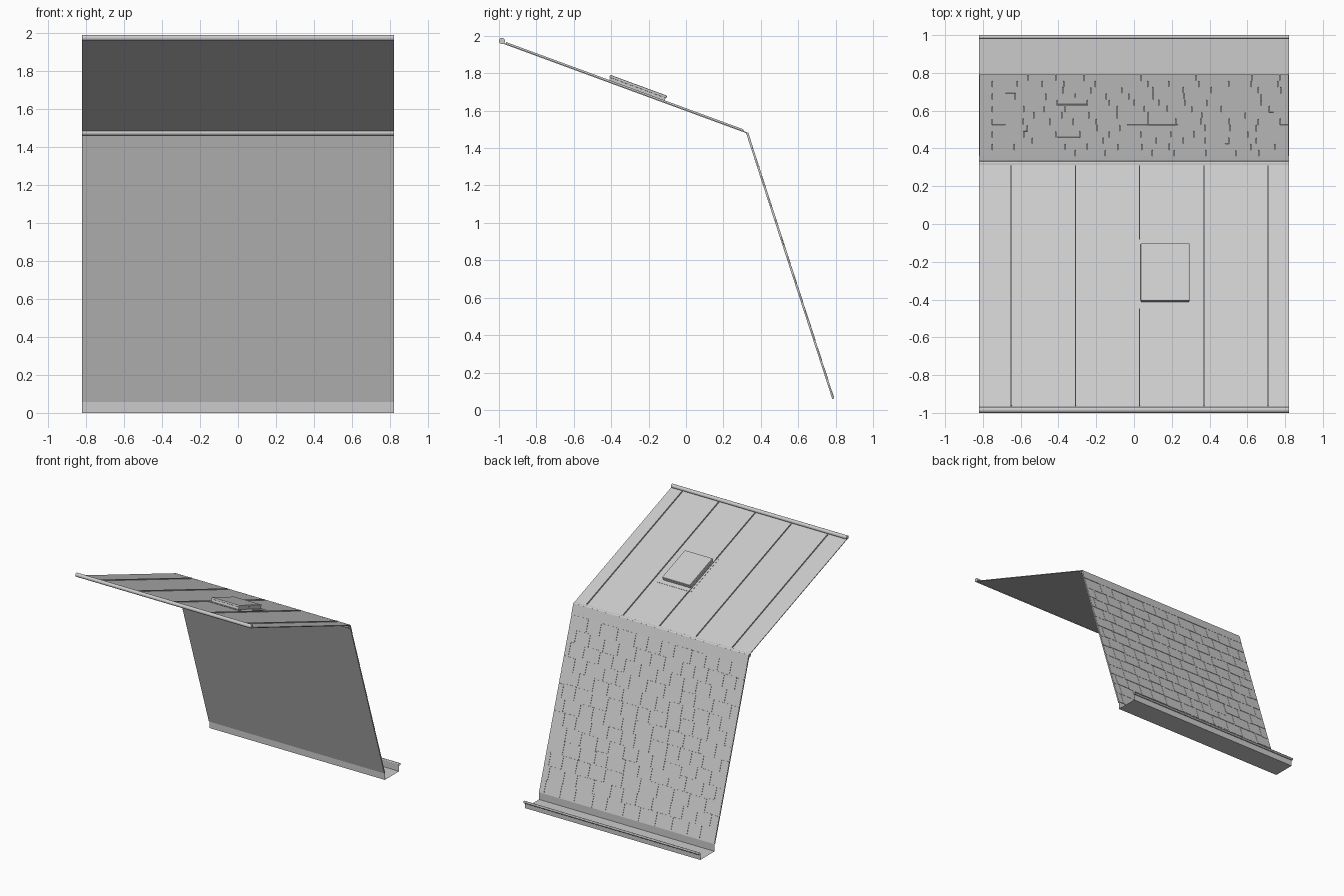
import bpy, bmesh, math, random
from mathutils import Matrix, Vector

random.seed(4)
if "Cube" in bpy.data.objects:
    bpy.data.objects.remove(bpy.data.objects["Cube"], do_unlink=True)

HALF = 0.82

grey = bpy.data.materials.new("light_grey")
grey.use_nodes = True
colour = (0.6, 0.6, 0.6, 1)
grey.diffuse_color = colour
grey.node_tree.nodes["Principled BSDF"].inputs["Base Color"].default_value = colour


def finish(name, bm):
    mesh = bpy.data.meshes.new(name)
    bm.to_mesh(mesh)
    bm.free()
    mesh.materials.append(grey)
    obj = bpy.data.objects.new(name, mesh)
    bpy.context.scene.collection.objects.link(obj)
    return obj


def extrude_profile(name, points, closed=True, capped=True, smooth=False):
    """Run a (y, z) profile along the full width of the roof."""
    bm = bmesh.new()
    ends = [[bm.verts.new((x, y, z)) for y, z in points] for x in (-HALF, HALF)]
    count = len(points)
    for i in range(count if closed else count - 1):
        j = (i + 1) % count
        face = bm.faces.new((ends[0][i], ends[0][j], ends[1][j], ends[1][i]))
        face.smooth = smooth
    if closed and capped:
        for end in ends:
            bm.faces.new(end)
    bmesh.ops.recalc_face_normals(bm, faces=bm.faces)
    return finish(name, bm)


def arc(cy, cz, r, start, stop, steps):
    angles = [math.radians(start + (stop - start) * i / steps) for i in range(steps + 1)]
    return [(cy + r * math.cos(a), cz + r * math.sin(a)) for a in angles]


def slope_frame(start, end):
    """Frame on a slope: x across, y down the slope, z out of it."""
    a, b = Vector((0, *start)), Vector((0, *end))
    down = (b - a).normalized()
    across = Vector((1, 0, 0))
    frame = Matrix((across, down, across.cross(down))).transposed().to_4x4()
    frame.translation = a
    return frame, (b - a).length


def add_box(bm, frame, x, v, w, tilt=0.0):
    """Box from (min, max) ranges; tilt lifts its lower edge off the slope."""
    size = Matrix.Diagonal((x[1] - x[0], v[1] - v[0], w[1] - w[0], 1))
    centre = Matrix.Translation((sum(x) / 2, sum(v) / 2, sum(w) / 2))
    bmesh.ops.create_cube(bm, size=1, matrix=frame @ centre @ Matrix.Rotation(tilt, 4, "X") @ size)


def slope_box(name, frame, x, v, w):
    bm = bmesh.new()
    add_box(bm, frame, x, v, w)
    return finish(name, bm)


roof, roof_len = slope_frame((-0.978, 1.964), (0.325, 1.485))
wall, wall_len = slope_frame((0.329, 1.482), (0.79, 0.06))

# Upper metal roof and steep lower slope
slope_box("upper_roof", roof, (-HALF, HALF), (0, roof_len), (-0.006, 0))
slope_box("lower_slope", wall, (-HALF, HALF), (0, wall_len), (-0.008, 0))

# Standing seams
bm = bmesh.new()
for i in range(5):
    x = -0.65 + 0.34 * i
    add_box(bm, roof, (x - 0.003, x + 0.003), (0.015, roof_len - 0.02), (0, 0.008))
finish("standing_seams", bm)

# Shingle courses with staggered joints
bm = bmesh.new()
rows = 13
pitch = (wall_len - 0.09) / rows
for row in range(rows):
    top = 0.085 + row * pitch
    x = -HALF
    width = 0.07 if row % 2 else 0.14
    while x < HALF - 0.001:
        right = min(x + width, HALF)
        if HALF - right < 0.04:
            right = HALF
        slip = random.uniform(-0.006, 0.006) if row < rows - 1 else 0
        if row == 8 and x < -0.3 < right:
            slip = 0.035
        add_box(bm, wall, (x + 0.001, right - 0.001),
                (top + slip, top + pitch + slip), (0.0005, 0.0035), tilt=0.015)
        x = right
        width = random.uniform(0.11, 0.17)
finish("shingles", bm)

# Flashing and roll where the slopes meet
slope_box("ridge_flashing", wall, (-HALF, HALF), (0, 0.085), (0, 0.004))
extrude_profile("ridge_roll", arc(0.32, 1.474, 0.015, 0, 345, 23), smooth=True, capped=False)

# Roll along the high front edge
front_roll = extrude_profile("front_roll", arc(-0.984, 1.973, 0.016, 0, 345, 23), smooth=True)

# Open sheet gutter with a rolled lip
lip = arc(0.99, 0.055, 0.01, 180, -120, 16)
extrude_profile("gutter", [(0.79, 0.06), (0.79, 0), (0.98, 0)] + lip, closed=False)

# Roof window: apron, curb and raised lid
slope_box("window_apron", roof, (0.01, 0.325), (0.565, 0.955), (0, 0.002))
slope_box("window_curb", roof, (0.038, 0.292), (0.602, 0.918), (0, 0.026))
lid = slope_box("window_lid", roof, (0.035, 0.295), (0.597, 0.922), (0.02, 0.036))
bevel = lid.modifiers.new("soft_edges", "BEVEL")
bevel.width = 0.006
bevel.segments = 2
